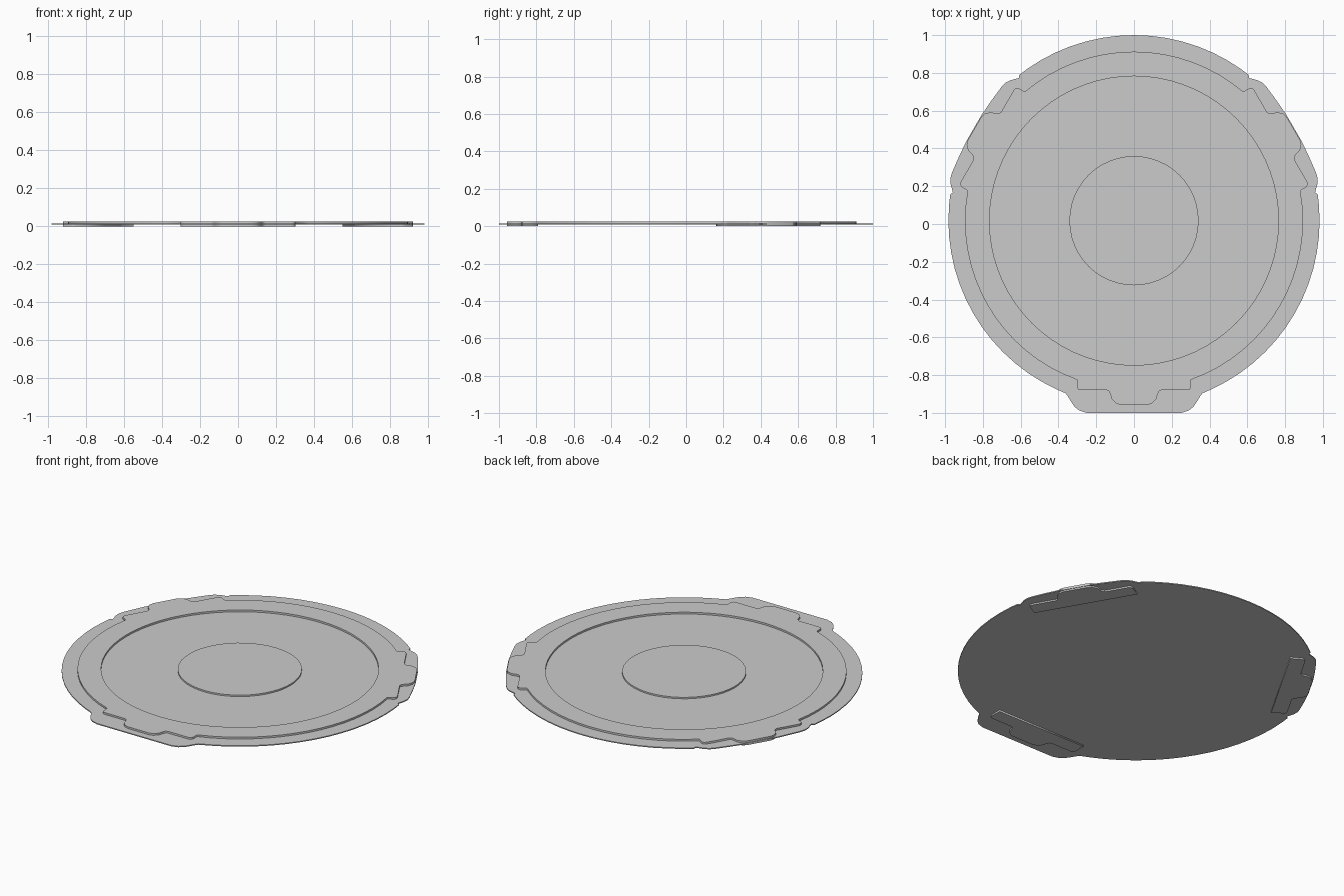
import bpy
from math import sin, cos, atan2, radians, tau

if "Cube" in bpy.data.objects:
    bpy.data.objects.remove(bpy.data.objects["Cube"])

CY = 0.0175          # centre of the round plate
SEG = 72
TABS = (-90, 30, 150)


def place(angle, d, t):
    """Local tab coordinates (distance out, sideways) to x, y."""
    a = radians(angle)
    return (d * cos(a) - t * sin(a), d * sin(a) + t * cos(a) + CY)


def tab_points(angle, half):
    side = [(d, -t) for d, t in reversed(half)] + list(half)
    return [place(angle, d, t) for d, t in side]


def circle(r, seg=SEG):
    return [(r * cos(tau * i / seg), r * sin(tau * i / seg) + CY) for i in range(seg)]


def tabbed_circle(r, tabs):
    """Circle with tab profiles replacing the arc at each tab angle."""
    items = []
    blocked = []
    for angle, half in tabs:
        a = radians(angle) % tau
        blocked.append((a, atan2(half[-1][1], half[-1][0]) + 0.01))
        items.append((a, tab_points(angle, half)))
    for i in range(SEG):
        a = tau * i / SEG
        if all(abs((a - b + tau / 2) % tau - tau / 2) > w for b, w in blocked):
            items.append((a, [(r * cos(a), r * sin(a) + CY)]))
    items.sort(key=lambda it: it[0])
    return [p for _, pts in items for p in pts]


def slab(name, loops, z0, z1):
    """Flat plate from outlines (inner loops become holes)."""
    cu = bpy.data.curves.new(name + "_outline", 'CURVE')
    cu.dimensions = '2D'
    cu.fill_mode = 'BOTH'
    cu.extrude = (z1 - z0) / 2
    for pts in loops:
        sp = cu.splines.new('POLY')
        sp.points.add(len(pts) - 1)
        for p, (x, y) in zip(sp.points, pts):
            p.co = (x, y, 0, 1)
        sp.use_cyclic_u = True
    tmp = bpy.data.objects.new(name + "_tmp", cu)
    bpy.context.collection.objects.link(tmp)
    bpy.context.view_layer.update()
    dg = bpy.context.evaluated_depsgraph_get()
    me = bpy.data.meshes.new_from_object(tmp.evaluated_get(dg))
    bpy.data.objects.remove(tmp)
    ob = bpy.data.objects.new(name, me)
    ob.location.z = (z0 + z1) / 2
    bpy.context.collection.objects.link(ob)
    return ob


# Half profiles of the tabs, from the middle outward
front_flange = [(1.0175, .25), (1.005, .29), (.985, .315), (.955, .335), (.93, .35), (.914, .362)]
side_flange = [(.979, .08), (.972, .17), (.962, .26), (.955, .29), (.94, .315), (.915, .34), (.905, .35), (.912, .365)]
lug = [(.975, .07), (.968, .095), (.945, .118), (.918, .125), (.903, .133),
       (.897, .145), (.897, .28), (.893, .295), (.88, .302), (.842, .302)]

# Thin base plate with flanged tabs
base = tabbed_circle(.9825, [(-90, front_flange), (30, side_flange), (150, side_flange)])
slab("base_plate", [base], .009, .015)

# Raised rim with stepped lugs, around a recessed floor
rim = tabbed_circle(.895, [(a, lug) for a in TABS])
slab("raised_rim", [rim, circle(.765)], .015, .026)

# Raised centre disc
slab("centre_disc", [circle(.342, 48)], .015, .024)

# Pads below each lug
for n, a in zip(("front", "right", "left"), TABS):
    slab(n + "_lower_pad", [tab_points(a, lug + [(.81, .302)])], 0, .009)
